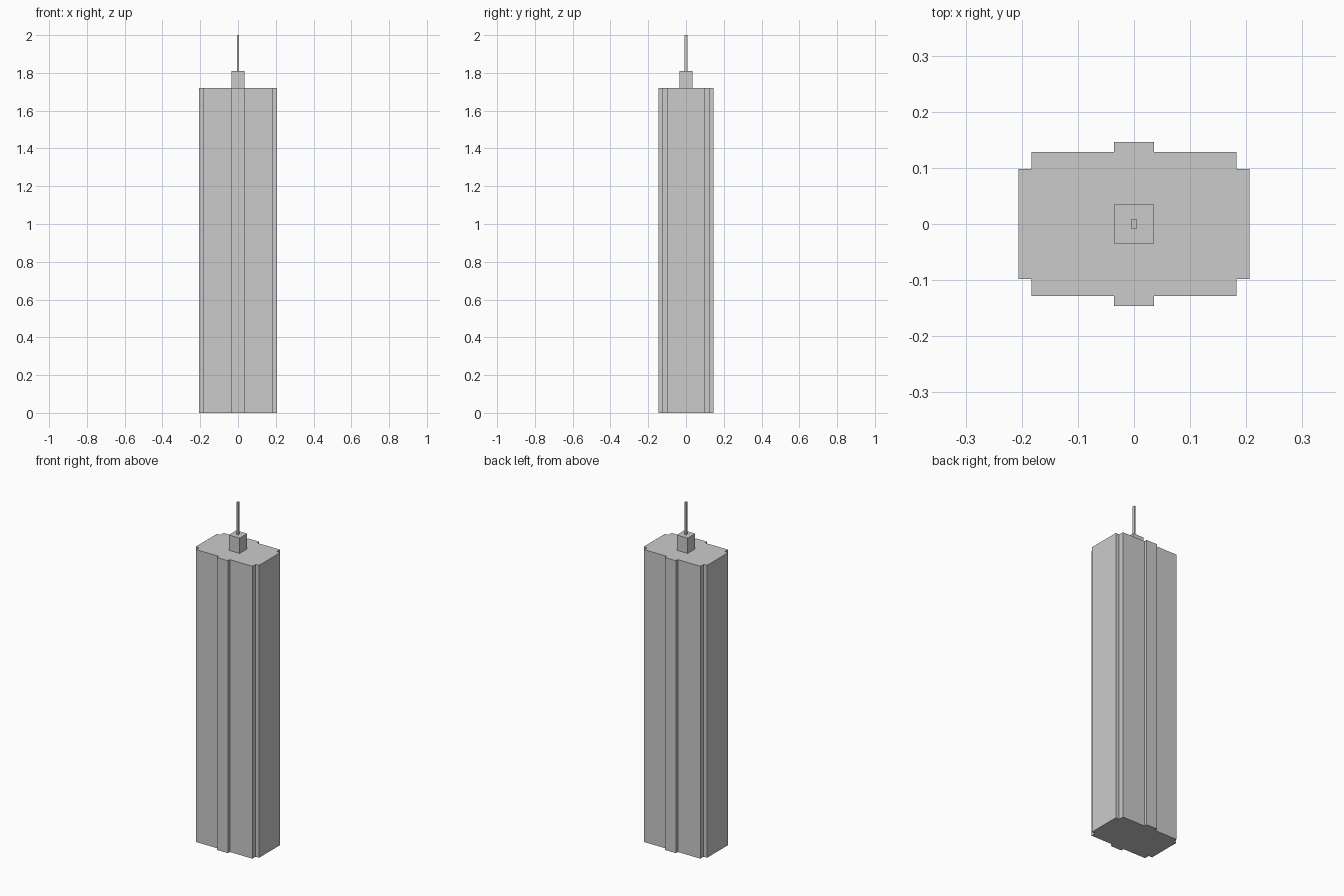
import bpy
import bmesh

if "Cube" in bpy.data.objects:
    bpy.data.objects.remove(bpy.data.objects["Cube"])


def prism(name, outline, z0, z1):
    """Extrude a closed xy outline from z0 up to z1."""
    bm = bmesh.new()
    base = bm.faces.new([bm.verts.new((x, y, z0)) for x, y in outline])
    top = bmesh.ops.extrude_face_region(bm, geom=[base], use_keep_orig=True)
    verts = [g for g in top["geom"] if isinstance(g, bmesh.types.BMVert)]
    bmesh.ops.translate(bm, verts=verts, vec=(0, 0, z1 - z0))
    bmesh.ops.recalc_face_normals(bm, faces=bm.faces)
    mesh = bpy.data.meshes.new(name)
    bm.to_mesh(mesh)
    bm.free()
    obj = bpy.data.objects.new(name, mesh)
    bpy.context.collection.objects.link(obj)
    return obj


def mirrored(quarter):
    """Mirror a quarter outline (right side to front centre) into a full one."""
    half = quarter + [(-x, y) for x, y in reversed(quarter)]
    return half + [(-x, -y) for x, y in half]


# Tower shaft: notched corners and a shallow bay on the front and back
shaft_quarter = [(0.206, 0.098), (0.183, 0.098), (0.183, 0.128),
                 (0.036, 0.128), (0.036, 0.146)]
prism("tower_shaft", mirrored(shaft_quarter), 0, 1.72)

# Rooftop plant room
prism("roof_block", mirrored([(0.0355, 0.035)]), 1.72, 1.81)

# Mast
prism("mast", mirrored([(0.005, 0.008)]), 1.81, 2.0)
